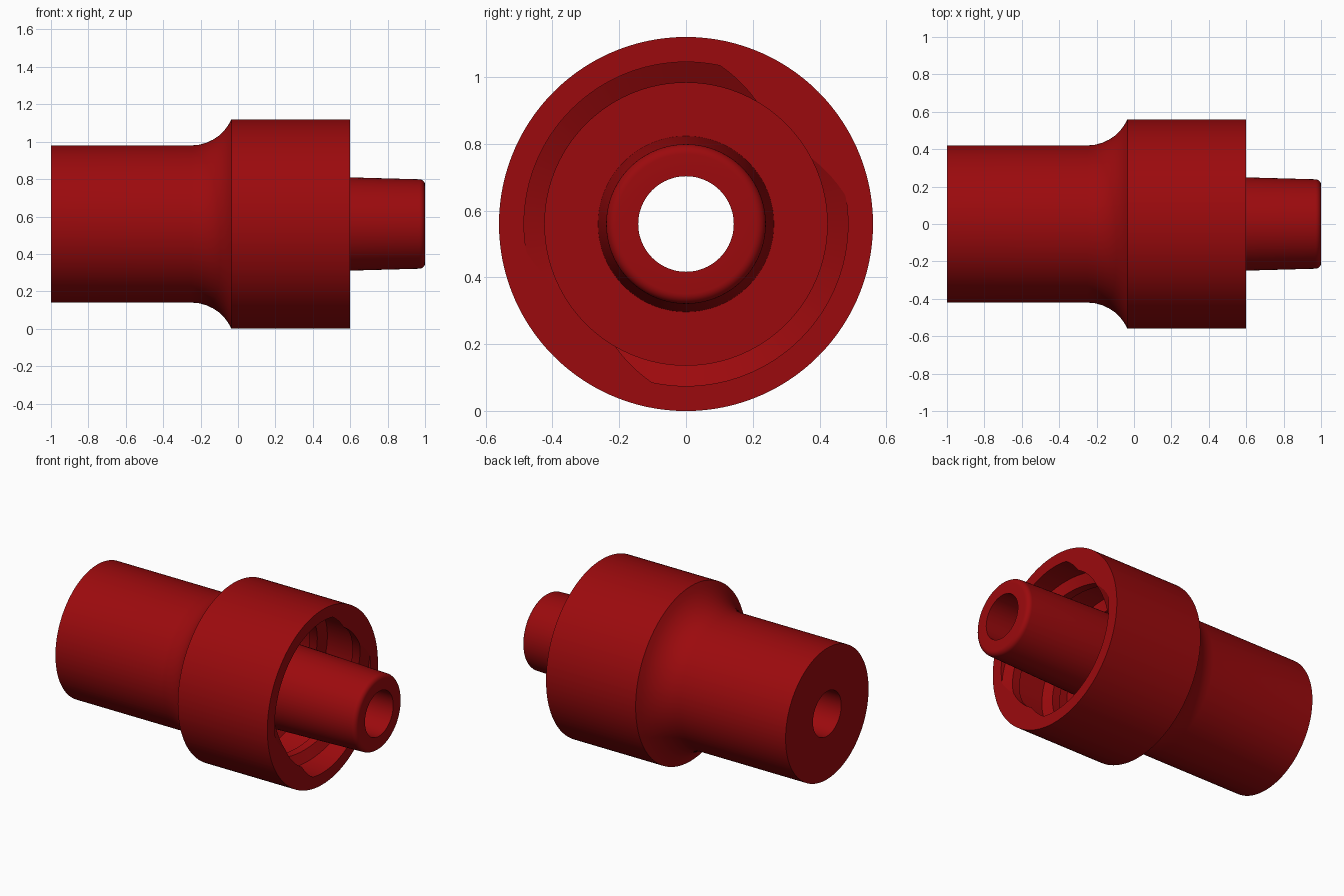
import bpy, bmesh
from math import sin, cos, pi, radians, hypot

if "Cube" in bpy.data.objects:
    bpy.data.objects.remove(bpy.data.objects["Cube"])

N = 120                      # sides around the axis
ZC = 0.56                    # axis height
MOUTH, FLOOR = 0.60, 0.10    # collar cavity ends along x
ROOT, CREST = 0.485, 0.423   # internal thread radii
LEAD = 0.606                 # two-start right-hand thread
PHASE = radians(44)          # angle where a crest meets the mouth

bm = bmesh.new()

# Threaded cavity wall: helical rows of one trapezoid ridge per half lead
ridge = [(-0.057, ROOT), (-0.027, CREST), (0.027, CREST), (0.057, ROOT)]
rows = [(MOUTH + k * LEAD / 2 + dx, r) for k in range(-5, 4) for dx, r in ridge]
grid = []
for x0, r in rows:
    ring = []
    for i in range(N + 1):
        a = 2 * pi * i / N
        ring.append(bm.verts.new((x0 + LEAD * (a - PHASE) / (2 * pi),
                                  r * cos(a), r * sin(a))))
    grid.append(ring)
for lo, hi in zip(grid, grid[1:]):
    for i in range(N):
        bm.faces.new((lo[i], lo[i + 1], hi[i + 1], hi[i]))
bmesh.ops.remove_doubles(bm, verts=bm.verts[:], dist=1e-5)

# Trim the thread flat at the mouth and the floor
for x, nx in ((MOUTH, 1), (FLOOR, -1)):
    bmesh.ops.bisect_plane(bm, geom=bm.verts[:] + bm.edges[:] + bm.faces[:], dist=1e-5,
                           plane_co=(x, 0, 0), plane_no=(nx, 0, 0), clear_outer=True)


def boundary(x):
    return [e for e in bm.edges if e.is_boundary
            and all(abs(v.co.x - x) < 1e-4 for v in e.verts)]


def lathe_on(edges, profile):
    """Continue an open loop through the (x, radius) profile points."""
    for x, r in profile:
        geom = bmesh.ops.extrude_edge_only(bm, edges=edges)["geom"]
        edges = [g for g in geom if isinstance(g, bmesh.types.BMEdge)]
        for v in (g for g in geom if isinstance(g, bmesh.types.BMVert)):
            d = hypot(v.co.y, v.co.z)
            v.co = (x, v.co.y * r / d, v.co.z * r / d)


mouth_loop, floor_loop = boundary(MOUTH), boundary(FLOOR)

# Collar rim, collar, concave shoulder, barrel and back face
R = 0.235
shoulder = [(-0.25 + R * sin(radians(t)), 0.42 + R * (1 - cos(radians(t))))
            for t in (66, 57, 48, 39, 30, 20, 10, 0)]
lathe_on(mouth_loop, [(MOUTH, 0.56), (-0.035, 0.56)] + shoulder +
         [(-1, 0.42), (-1, 0.143)])

# Cavity floor, tapered tip with rounded end, and through bore
nose = [(0.97 + 0.03 * sin(radians(t)), 0.209 + 0.03 * cos(radians(t)))
        for t in range(0, 91, 15)]
lathe_on(floor_loop, [(FLOOR, 0.263)] + nose + [(1, 0.143), (-1, 0.143)])

bmesh.ops.remove_doubles(bm, verts=bm.verts[:], dist=1e-5)
bmesh.ops.recalc_face_normals(bm, faces=bm.faces[:])
mesh = bpy.data.meshes.new("threaded_connector")
bm.to_mesh(mesh)
bm.free()

connector = bpy.data.objects.new("threaded_connector", mesh)
connector.location.z = ZC
bpy.context.collection.objects.link(connector)
red = bpy.data.materials.new("red_plastic")
red.diffuse_color = (0.33, 0.003, 0.004, 1)
red.use_nodes = True
red.node_tree.nodes["Principled BSDF"].inputs["Base Color"].default_value = red.diffuse_color
mesh.materials.append(red)

bpy.context.view_layer.objects.active = connector
connector.select_set(True)
bpy.ops.object.shade_smooth_by_angle(angle=radians(25))
